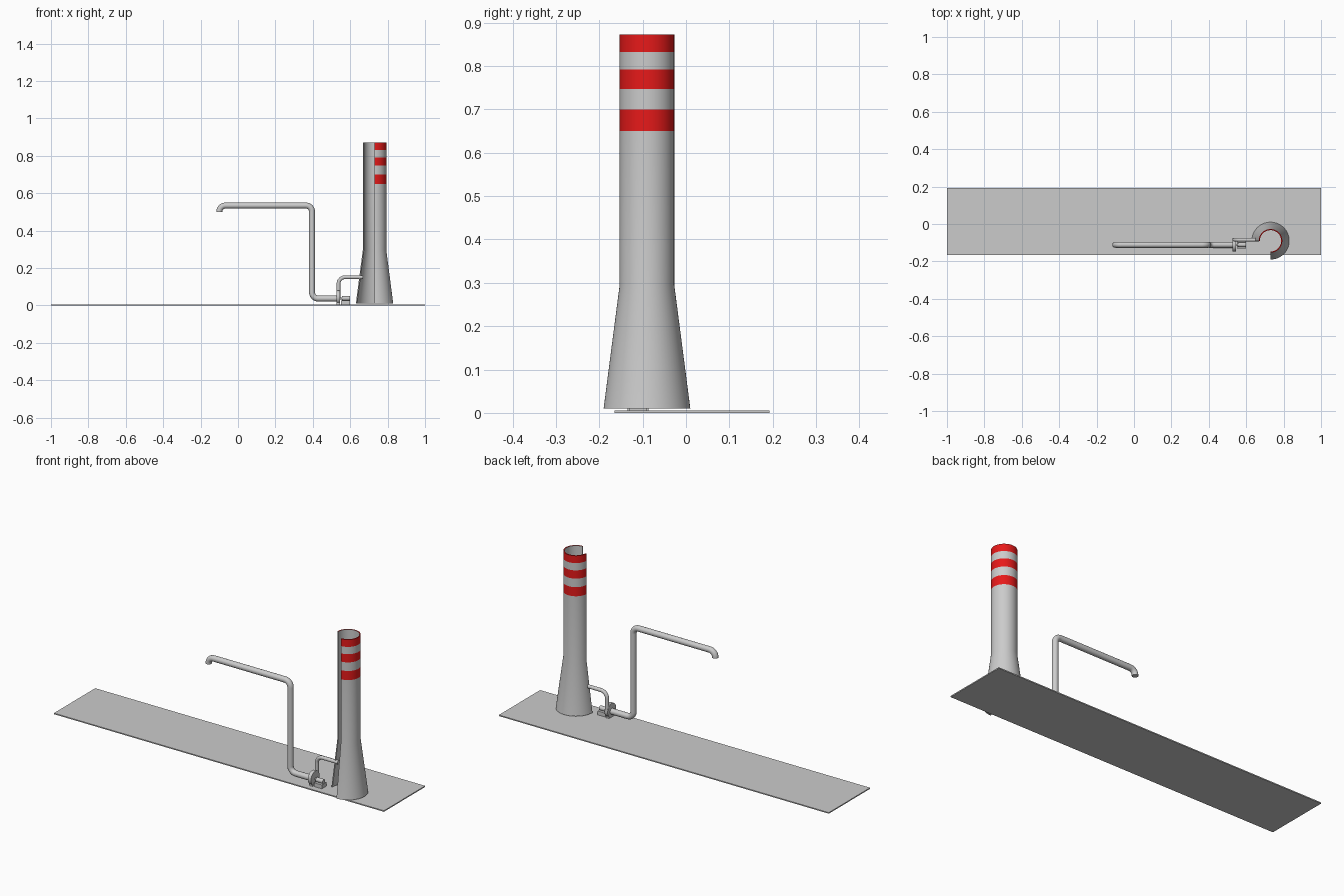
import bpy, bmesh, math
from mathutils import Vector, Matrix

if "Cube" in bpy.data.objects:
    bpy.data.objects.remove(bpy.data.objects["Cube"])


def finish(name, bm, smooth=True):
    bmesh.ops.recalc_face_normals(bm, faces=bm.faces)
    me = bpy.data.meshes.new(name)
    bm.to_mesh(me)
    bm.free()
    ob = bpy.data.objects.new(name, me)
    bpy.context.collection.objects.link(ob)
    if smooth:
        bpy.ops.object.select_all(action='DESELECT')
        ob.select_set(True)
        bpy.context.view_layer.objects.active = ob
        bpy.ops.object.shade_smooth_by_angle(angle=math.radians(35))
    return ob


def box(name, lo, hi):
    lo, hi = Vector(lo), Vector(hi)
    bm = bmesh.new()
    m = Matrix.Translation((lo + hi) / 2) @ Matrix.Diagonal((*(hi - lo), 1))
    bmesh.ops.create_cube(bm, size=1, matrix=m)
    return finish(name, bm, False)


def x_cylinder(name, x0, x1, y, z, r, seg=32):
    bm = bmesh.new()
    m = Matrix.Translation(((x0 + x1) / 2, y, z)) @ Matrix.Rotation(math.pi / 2, 4, 'Y')
    bmesh.ops.create_cone(bm, cap_ends=True, segments=seg, radius1=r, radius2=r,
                          depth=x1 - x0, matrix=m)
    return finish(name, bm)


def pipe(name, corners, y, r, bend, seg=20, steps=10):
    """Round tube in the XZ plane with filleted right-angle corners."""
    pts = [Vector((x, y, z)) for x, z in corners]
    path = [pts[0]]
    for a, b, c in zip(pts, pts[1:], pts[2:]):
        u, v = (a - b).normalized(), (c - b).normalized()
        centre = b + (u + v) * bend
        for i in range(steps + 1):
            t = i / steps * math.pi / 2
            path.append(centre - v * bend * math.cos(t) - u * bend * math.sin(t))
    path.append(pts[-1])
    bm = bmesh.new()
    rings = []
    for i, p in enumerate(path):
        d = Vector()
        if i > 0:
            d += (p - path[i - 1]).normalized()
        if i < len(path) - 1:
            d += (path[i + 1] - p).normalized()
        side = Vector((0, 1, 0))
        up = d.normalized().cross(side)
        rings.append([bm.verts.new(p + r * (side * math.cos(k * math.tau / seg)
                      + up * math.sin(k * math.tau / seg))) for k in range(seg)])
    for a, b in zip(rings, rings[1:]):
        for k in range(seg):
            n = (k + 1) % seg
            bm.faces.new((a[k], a[n], b[n], b[k]))
    bm.faces.new(rings[0])
    bm.faces.new(rings[-1])
    return finish(name, bm)


def chimney():
    """Flared shell, three quarters of a turn, with red warning bands outside."""
    cx, cy, wall, n = 0.73, -0.09, 0.006, 48
    levels = [(0.01, 0.1), (0.295, 0.063), (0.65, 0.063), (0.70, 0.063),
              (0.747, 0.063), (0.792, 0.063), (0.832, 0.063), (0.872, 0.063)]
    m = len(levels)
    prof = levels + [(z, r - wall) for z, r in reversed(levels)]
    bm = bmesh.new()
    cols = []
    for i in range(n + 1):
        a = math.radians(-90 + 270 * i / n)
        cols.append([bm.verts.new((cx + r * math.cos(a), cy + r * math.sin(a), z))
                     for z, r in prof])
    for a, b in zip(cols, cols[1:]):
        for k in range(len(prof)):
            j = (k + 1) % len(prof)
            f = bm.faces.new((a[k], b[k], b[j], a[j]))
            f.material_index = int(k in (2, 4, 6, m - 1))
    # cut faces
    for c in (cols[0], cols[-1]):
        for k in range(m - 1):
            bm.faces.new((c[k], c[k + 1], c[-2 - k], c[-1 - k]))
    ob = finish("chimney", bm)
    grey = bpy.data.materials.new("grey")
    grey.diffuse_color = (0.8, 0.8, 0.8, 1)
    grey.use_nodes = True
    grey.node_tree.nodes["Principled BSDF"].inputs["Base Color"].default_value = grey.diffuse_color
    red = bpy.data.materials.new("red")
    red.diffuse_color = (0.8, 0.01, 0.01, 1)
    red.use_nodes = True
    red.node_tree.nodes["Principled BSDF"].inputs["Base Color"].default_value = red.diffuse_color
    ob.data.materials.append(grey)
    ob.data.materials.append(red)


box("base_plate", (-1, -0.165, 0), (1, 0.192, 0.006))
chimney()

# suction line and exhaust line
pipe("intake_pipe", [(-0.1, 0.5), (-0.1, 0.534), (0.396, 0.534), (0.396, 0.037), (0.53, 0.037)],
     -0.111, 0.016, 0.033)
pipe("outlet_pipe", [(0.537, 0.04), (0.537, 0.151), (0.668, 0.151)], -0.084, 0.01, 0.036)

# fan and its motor
x_cylinder("fan_housing", 0.527, 0.546, -0.111, 0.044, 0.037)
x_cylinder("motor_shaft", 0.54, 0.565, -0.111, 0.038, 0.005, 16)
x_cylinder("motor", 0.556, 0.598, -0.111, 0.038, 0.012)
box("motor_stand", (0.552, -0.131, 0.006), (0.6, -0.091, 0.027))
box("fan_foot", (0.527, -0.135, 0.006), (0.546, -0.087, 0.02))
